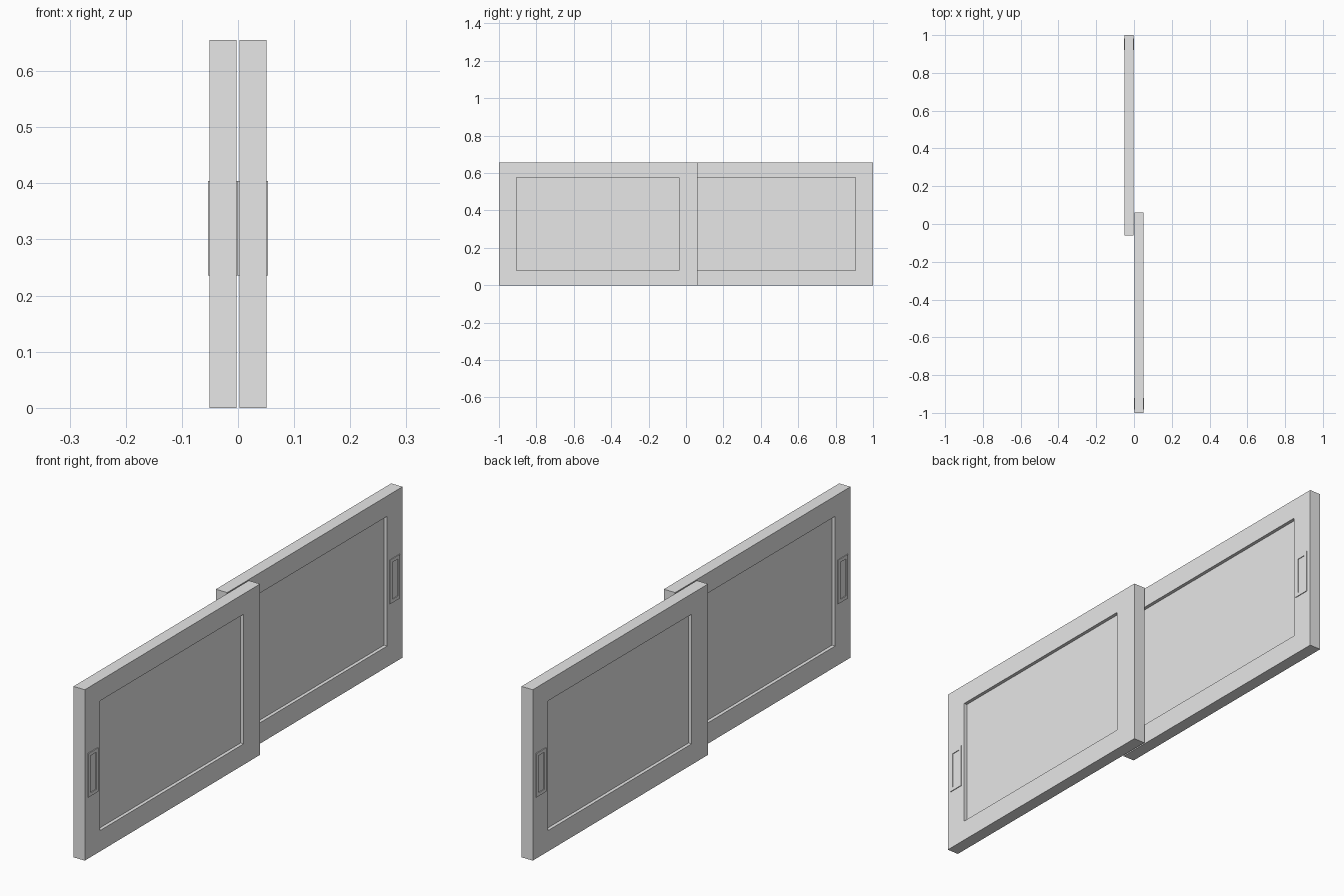
import bpy
import bmesh
from math import pi
from mathutils import Matrix, Vector

cube = bpy.data.objects.get("Cube")
if cube:
    bpy.data.objects.remove(cube, do_unlink=True)

grey = bpy.data.materials.new("plain grey")
grey.use_nodes = True
grey.diffuse_color = (0.8, 0.8, 0.8, 1)
grey.node_tree.nodes["Principled BSDF"].inputs["Base Color"].default_value = (0.8, 0.8, 0.8, 1)

PANEL_X = (0.0025, 0.0505)
MID_X = sum(PANEL_X) / 2


def add_box(bm, low, high):
    """Box between two corners."""
    low, high = Vector(low), Vector(high)
    matrix = Matrix.Translation((low + high) / 2) @ Matrix.Diagonal((*(high - low), 1))
    bmesh.ops.create_cube(bm, size=1, matrix=matrix)


def recess(bm, face, ys, zs, depth):
    """Sink a rectangular pocket into a face that looks along x."""
    side = 1 if face.normal.x > 0 else -1
    bmesh.ops.inset_individual(bm, faces=[face], thickness=0.01)
    centre = face.calc_center_median()
    for v in face.verts:
        v.co.y = ys[v.co.y > centre.y]
        v.co.z = zs[v.co.z > centre.z]
    # second ring forms the pocket walls
    inner = bmesh.ops.extrude_discrete_faces(bm, faces=[face])["faces"][0]
    bmesh.ops.translate(bm, verts=inner.verts, vec=(-side * depth, 0, 0))


def make_object(name, bm, turn):
    bm.transform(Matrix.Rotation(turn, 4, "Z"))
    mesh = bpy.data.meshes.new(name)
    bm.to_mesh(mesh)
    bm.free()
    mesh.materials.append(grey)
    bpy.context.collection.objects.link(bpy.data.objects.new(name, mesh))


def panel(name, turn):
    # Framed slab with a sunken pane on both sides
    bm = bmesh.new()
    add_box(bm, (PANEL_X[0], -1, 0), (PANEL_X[1], 0.062, 0.655))
    bm.normal_update()
    for face in [f for f in bm.faces if abs(f.normal.x) > 0.9]:
        recess(bm, face, (-0.907, -0.038), (0.08, 0.577), 0.013)
    make_object(name, bm, turn)


def handle(name, turn, side):
    # Thin raised pull with a rim and a sunken middle
    bm = bmesh.new()
    xs = sorted((MID_X + side * 0.022, MID_X + side * 0.027))
    add_box(bm, (xs[0], -0.982, 0.236), (xs[1], -0.921, 0.404))
    bm.normal_update()
    face = next(f for f in bm.faces if f.normal.x * side > 0.9)
    recess(bm, face, (-0.969, -0.934), (0.249, 0.391), 0.0028)
    make_object(name, bm, turn)


# Two identical sliding panels, one turned half way round
for label, turn in (("front", 0), ("back", pi)):
    panel(label + "_sliding_panel", turn)
    handle(label + "_outer_handle", turn, 1)
    handle(label + "_inner_handle", turn, -1)
